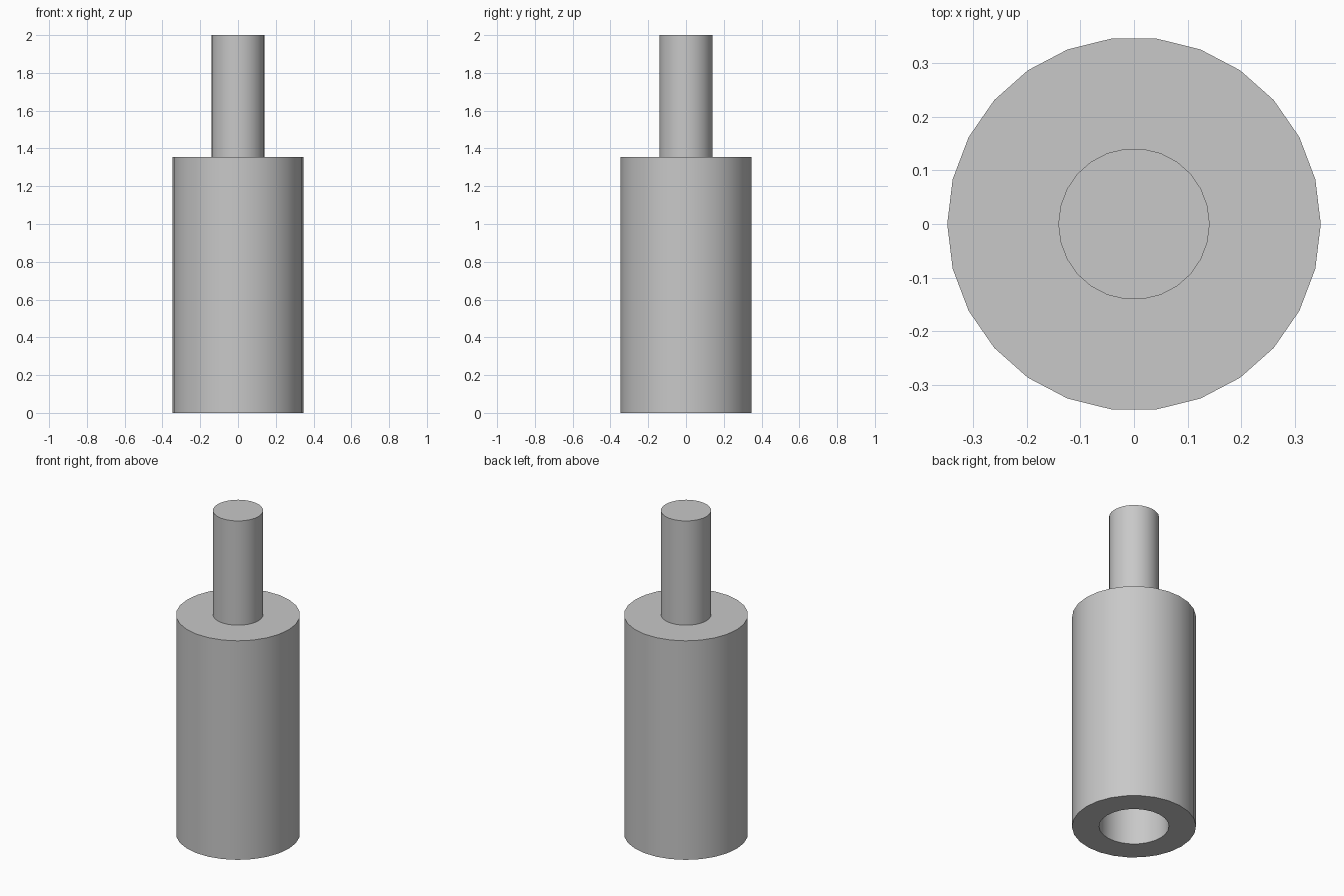
import bpy
import bmesh
from math import cos, sin, tau, radians

cube = bpy.data.objects.get("Cube")
if cube:
    bpy.data.objects.remove(cube, do_unlink=True)

SIDES = 26
BODY_RADIUS, PIN_RADIUS, BORE_RADIUS = 0.348, 0.141, 0.196
SHOULDER, TOP, BORE_DEPTH = 1.355, 2.0, 0.65

# Plain grey metal
grey = bpy.data.materials.new("plain grey")
grey.use_nodes = True
colour = (0.58, 0.58, 0.58, 1)
grey.diffuse_color = colour
grey.node_tree.nodes["Principled BSDF"].inputs["Base Color"].default_value = colour


def turned_part(name, profile):
    """Revolve (radius, height) points and close both ends with flat caps."""
    bm = bmesh.new()
    rings = [[bm.verts.new((r * cos(tau * i / SIDES), r * sin(tau * i / SIDES), z))
              for i in range(SIDES)] for r, z in profile]
    for low, high in zip(rings, rings[1:]):
        for i in range(SIDES):
            j = (i + 1) % SIDES
            bm.faces.new((low[i], low[j], high[j], high[i]))
    bm.faces.new(rings[0])
    bm.faces.new(rings[-1])
    bmesh.ops.recalc_face_normals(bm, faces=bm.faces[:])
    mesh = bpy.data.meshes.new(name)
    bm.to_mesh(mesh)
    bm.free()
    mesh.materials.append(grey)
    obj = bpy.data.objects.new(name, mesh)
    bpy.context.collection.objects.link(obj)
    bpy.ops.object.select_all(action='DESELECT')
    obj.select_set(True)
    bpy.context.view_layer.objects.active = obj
    bpy.ops.object.shade_smooth_by_angle(angle=radians(30))
    return obj


# Stepped shaft: blind bore, wide body, shoulder and narrow pin
turned_part("stepped_shaft", [
    (BORE_RADIUS, BORE_DEPTH),
    (BORE_RADIUS, 0),
    (BODY_RADIUS, 0),
    (BODY_RADIUS, SHOULDER),
    (PIN_RADIUS, SHOULDER),
    (PIN_RADIUS, TOP),
])
